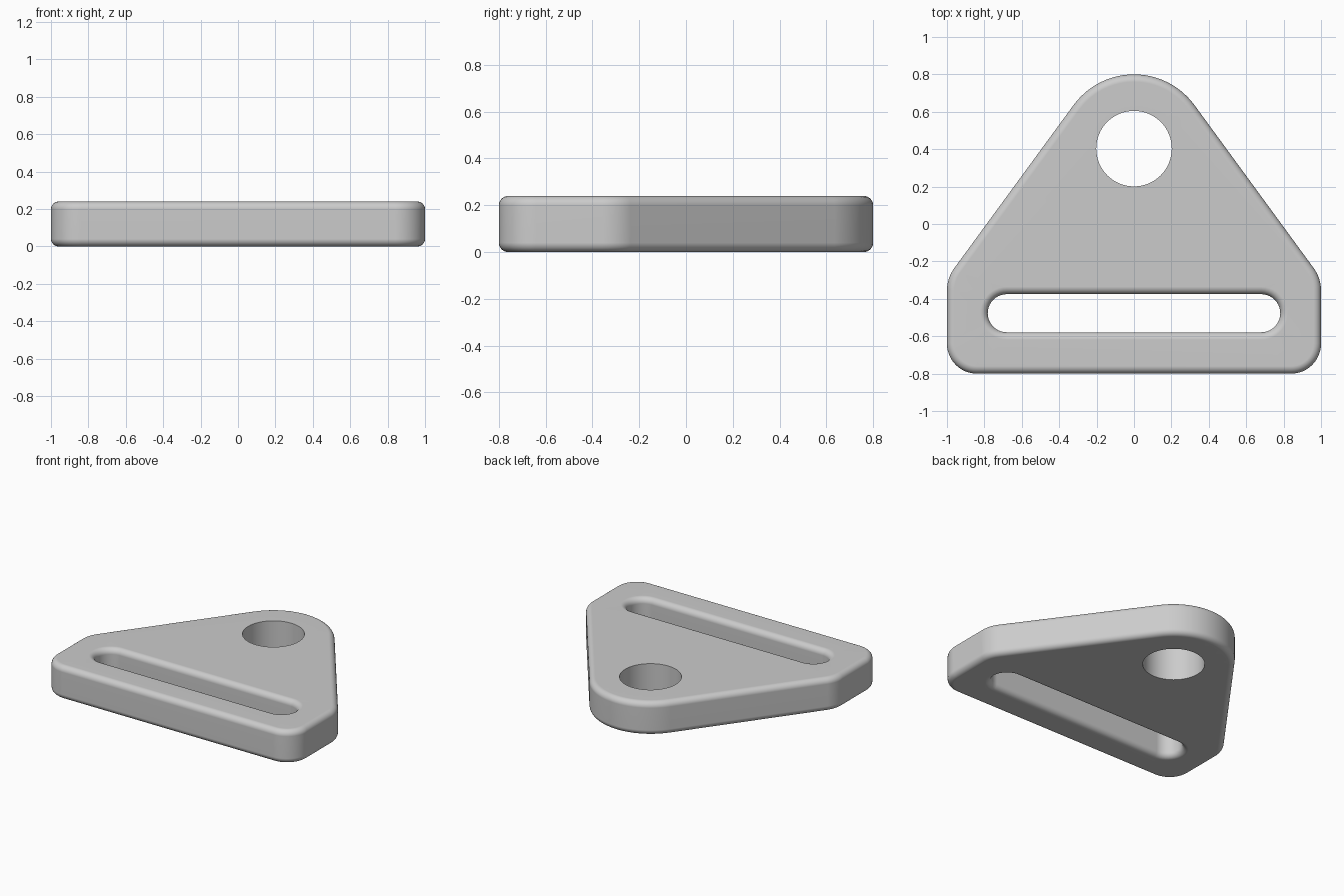
import bpy, bmesh, math

cube = bpy.data.objects.get("Cube")
if cube:
    bpy.data.objects.remove(cube, do_unlink=True)

HEIGHT, FILLET, STEPS = 0.24, 0.04, 6

metal = bpy.data.materials.new("light grey")
metal.use_nodes = True
grey = (0.6, 0.6, 0.6, 1)
metal.diffuse_color = grey
metal.node_tree.nodes["Principled BSDF"].inputs["Base Color"].default_value = grey

# Each contour is a run of arcs: centre x, centre y, radius, start, end (degrees), segments
SLANT = math.degrees(math.atan2(0.59, 0.807))
OUTLINE = [
    (0.84, -0.64, 0.16, -90, 0, 12),
    (0.80, -0.355, 0.20, 0, SLANT, 6),
    (0.00, 0.40, 0.40, SLANT, 180 - SLANT, 24),
    (-0.80, -0.355, 0.20, 180 - SLANT, 180, 6),
    (-0.84, -0.64, 0.16, 180, 270, 12),
]
SLOT = [
    (0.68, -0.477, 0.102, -90, 90, 20),
    (-0.68, -0.477, 0.102, 90, 270, 20),
]
HOLE = [(0, 0.403, 0.202, 0, 360 - 360 / 64, 63)]

bm = bmesh.new()


def ring(arcs, grow, z):
    """Closed loop of vertices, offset outward by grow."""
    verts = []
    for cx, cy, r, a0, a1, n in arcs:
        for i in range(n + 1):
            a = math.radians(a0 + (a1 - a0) * i / n)
            verts.append(bm.verts.new((cx + (r + grow) * math.cos(a),
                                       cy + (r + grow) * math.sin(a), z)))
    return verts


def wall(arcs, profile):
    """Skin the rings of a profile; return its bottom and top ring."""
    rings = [ring(arcs, g, z) for g, z in profile]
    for low, high in zip(rings, rings[1:]):
        for i in range(len(low)):
            j = (i + 1) % len(low)
            bm.faces.new((low[i], low[j], high[j], high[i]))
    return rings[0], rings[-1]


def rounded(sign):
    """Wall profile with a quarter round at the bottom and the top."""
    half = []
    for i in range(STEPS + 1):
        a = math.pi / 2 * i / STEPS
        half.append((sign * FILLET * (1 - math.sin(a)), FILLET * (1 - math.cos(a))))
    return half + [(g, HEIGHT - z) for g, z in reversed(half)]


# Filleted outer rim and slot, sharp-edged round hole
walls = [wall(OUTLINE, rounded(-1)), wall(SLOT, rounded(1)),
         wall(HOLE, [(0, 0), (0, HEIGHT)])]

# Flat bottom and top around the two openings
for side in (0, 1):
    edges = []
    for w in walls:
        loop = w[side]
        for i, v in enumerate(loop):
            edges.append(bm.edges.get((v, loop[(i + 1) % len(loop)])))
    bmesh.ops.triangle_fill(bm, use_beauty=True, use_dissolve=False, edges=edges,
                            normal=(0, 0, 1 if side else -1))
bmesh.ops.recalc_face_normals(bm, faces=bm.faces[:])

mesh = bpy.data.meshes.new("slotted_plate")
bm.to_mesh(mesh)
bm.free()
mesh.materials.append(metal)
plate = bpy.data.objects.new("slotted_plate", mesh)
bpy.context.collection.objects.link(plate)

# Smooth fillets, flat caps
bpy.ops.object.select_all(action='DESELECT')
plate.select_set(True)
bpy.context.view_layer.objects.active = plate
bpy.ops.object.shade_smooth_by_angle(angle=math.radians(30))
normals = plate.modifiers.new("flat_caps", 'WEIGHTED_NORMAL')
normals.keep_sharp = True
